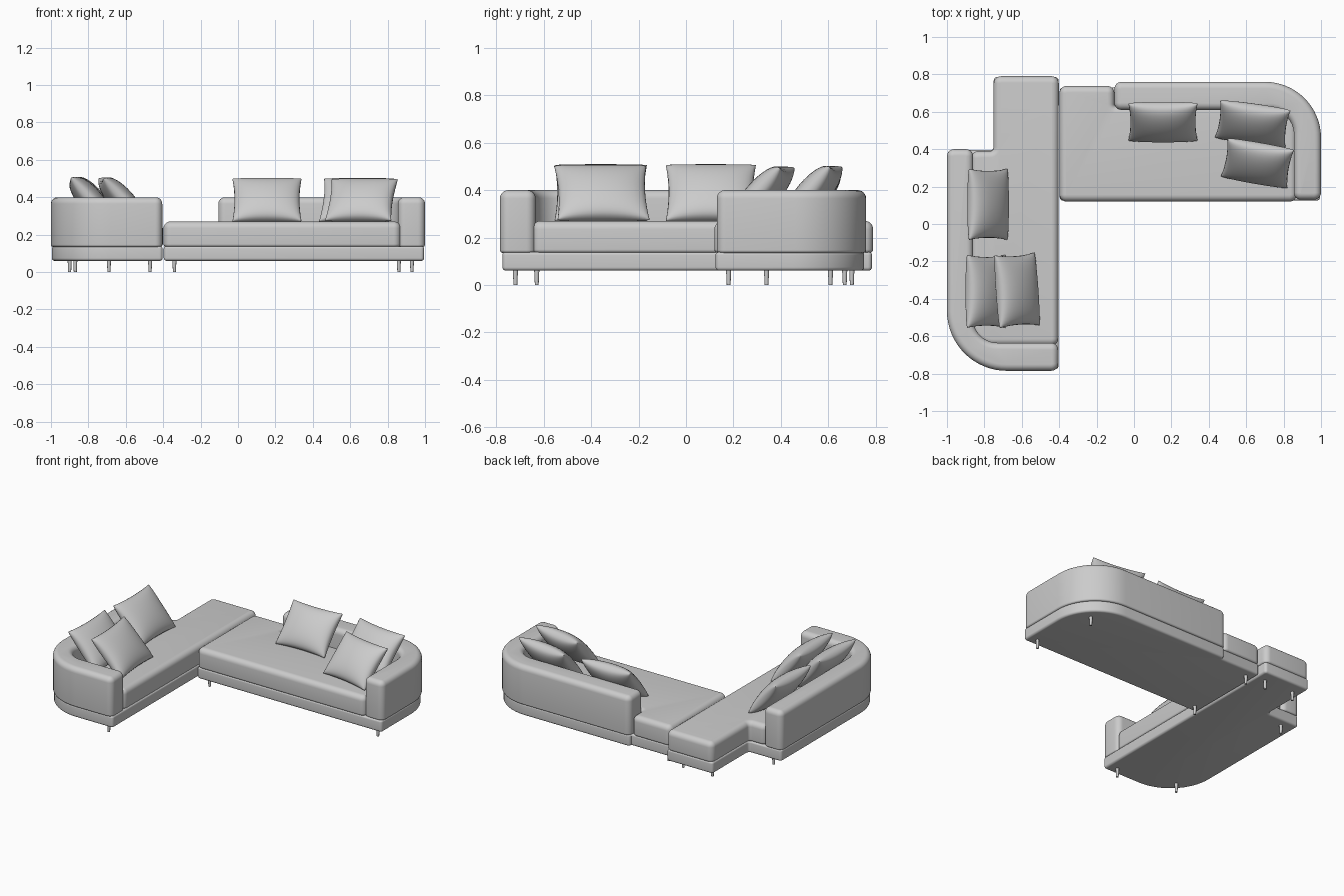
import bpy, bmesh, math
from mathutils import Vector, Matrix

if "Cube" in bpy.data.objects:
    bpy.data.objects.remove(bpy.data.objects["Cube"])


def finish(bm, name, angle=40):
    bmesh.ops.recalc_face_normals(bm, faces=bm.faces)
    me = bpy.data.meshes.new(name)
    bm.to_mesh(me)
    bm.free()
    ob = bpy.data.objects.new(name, me)
    bpy.context.collection.objects.link(ob)
    bpy.ops.object.select_all(action='DESELECT')
    ob.select_set(True)
    bpy.context.view_layer.objects.active = ob
    bpy.ops.object.shade_smooth_by_angle(angle=math.radians(angle))
    return ob


def rounded(corners, r_default):
    """Counter-clockwise corners (x, y[, r]) -> outline points with outward normals."""
    out = []
    n = len(corners)
    for i, c in enumerate(corners):
        p = Vector(c[:2])
        r = c[2] if len(c) > 2 else r_default
        d1 = (p - Vector(corners[i - 1][:2])).normalized()
        d2 = (Vector(corners[(i + 1) % n][:2]) - p).normalized()
        turn = math.atan2(d1.cross(d2), d1.dot(d2))
        s = 1 if turn > 0 else -1
        n1 = Vector((d1.y, -d1.x))
        centre = p - d1 * r * math.tan(abs(turn) / 2) - n1 * r * s
        steps = 16 if r > 0.1 else 6
        for k in range(steps + 1):
            nk = Matrix.Rotation(turn * k / steps, 2) @ n1
            out.append((centre + nk * r * s, nk))
    return out


def slab(name, corners, z0, z1, b_top, b_bottom):
    """Upholstered block: outline extruded with rounded top and bottom rims."""
    outline = rounded(corners, max(b_top, b_bottom) + 0.003)
    levels = []
    for k in range(7):
        a = math.pi / 2 * k / 6
        levels.append((b_bottom * (1 - math.sin(a)), z0 + b_bottom * (1 - math.cos(a))))
    for k in range(7):
        a = math.pi / 2 * k / 6
        levels.append((b_top * (1 - math.cos(a)), z1 - b_top * (1 - math.sin(a))))
    bm = bmesh.new()
    rings = [[bm.verts.new((p.x - q.x * d, p.y - q.y * d, z)) for p, q in outline]
             for d, z in levels]
    m = len(outline)
    for lo, hi in zip(rings, rings[1:]):
        for i in range(m):
            j = (i + 1) % m
            bm.faces.new((lo[i], lo[j], hi[j], hi[i]))
    bm.faces.new(rings[0][::-1])
    bm.faces.new(rings[-1])
    return finish(bm, name)


def pillow(name, loc, w, h, t, yaw, tilt):
    """Puffed square cushion with pinched sides, leaning back by tilt."""
    bm = bmesh.new()
    n = 20
    for side in (-1, 1):
        grid = []
        for i in range(n + 1):
            row = []
            for j in range(n + 1):
                u = math.sin(math.pi / 2 * (2 * i / n - 1))
                v = math.sin(math.pi / 2 * (2 * j / n - 1))
                puff = (max(0, 1 - u * u) * max(0, 1 - v * v)) ** 0.4
                x = u * w / 2 * (1 - 0.06 * (1 - v * v))
                z = v * h / 2 * (1 - 0.06 * (1 - u * u))
                row.append(bm.verts.new((x, side * t / 2 * puff, z)))
            grid.append(row)
        for i in range(n):
            for j in range(n):
                bm.faces.new((grid[i][j], grid[i + 1][j], grid[i + 1][j + 1], grid[i][j + 1]))
    bmesh.ops.remove_doubles(bm, verts=bm.verts, dist=1e-5)
    bm.transform(Matrix.Translation(loc) @ Matrix.Rotation(math.radians(yaw), 4, 'Z')
                 @ Matrix.Rotation(math.radians(-tilt), 4, 'X'))
    return finish(bm, name, 80)


# Plinths under both sofas
slab("left_base", [(-0.995, 0.395), (-0.995, -0.775, 0.31), (-0.403, -0.775), (-0.403, 0.785),
                   (-0.75, 0.785), (-0.75, 0.395)], 0.06, 0.138, 0.012, 0.015)
slab("right_base", [(-0.397, 0.125), (0.995, 0.125), (0.995, 0.752, 0.3), (-0.1, 0.752),
                    (-0.1, 0.73, 0.005), (-0.397, 0.73)], 0.06, 0.138, 0.012, 0.015)

# Seat cushions
slab("left_seat", [(-0.87, 0.39), (-0.87, -0.65, 0.12), (-0.405, -0.65), (-0.402, 0.79),
                   (-0.75, 0.79), (-0.75, 0.39, 0.02)], 0.135, 0.27, 0.035, 0.015)
slab("right_seat", [(-0.398, 0.12), (0.87, 0.12), (0.87, 0.63, 0.12), (-0.105, 0.63, 0.01),
                    (-0.105, 0.738), (-0.398, 0.738)], 0.135, 0.27, 0.035, 0.015)

# Curved backrests that wrap round into one arm
slab("left_backrest", [(-1, 0.4), (-1, -0.785, 0.32), (-0.405, -0.785), (-0.405, -0.635),
                       (-0.86, -0.635, 0.13), (-0.86, 0.4)], 0.135, 0.4, 0.035, 0.012)
slab("right_backrest", [(1, 0.13), (1, 0.76, 0.3), (-0.105, 0.76), (-0.105, 0.61),
                        (0.855, 0.61, 0.13), (0.855, 0.13)], 0.135, 0.4, 0.035, 0.012)

# Loose pillows
pillow("left_pillow_rear", (-0.78, 0.105, 0.388), 0.38, 0.31, 0.13, 90, 41)
pillow("left_pillow_corner", (-0.79, -0.36, 0.388), 0.39, 0.31, 0.13, 90, 41)
pillow("left_pillow_front", (-0.625, -0.355, 0.388), 0.39, 0.31, 0.13, 94, 43)
pillow("right_pillow_inner", (0.155, 0.545, 0.385), 0.37, 0.30, 0.13, 0, 41)
pillow("right_pillow_corner", (0.635, 0.535, 0.385), 0.38, 0.30, 0.13, -8, 41)
pillow("right_pillow_front", (0.66, 0.325, 0.385), 0.36, 0.30, 0.13, -10, 43)

# Small tapered legs
for i, (x, y) in enumerate([(-0.47, -0.72), (-0.87, -0.63), (-0.9, 0.34), (-0.69, 0.7), (-0.47, 0.7),
                            (-0.34, 0.18), (0.93, 0.18), (0.86, 0.61), (-0.34, 0.67)]):
    bm = bmesh.new()
    bmesh.ops.create_cone(bm, cap_ends=True, segments=16, radius1=0.008, radius2=0.011, depth=0.065,
                          matrix=Matrix.Translation((x, y, 0.0325)))
    finish(bm, f"leg_{i + 1}")
